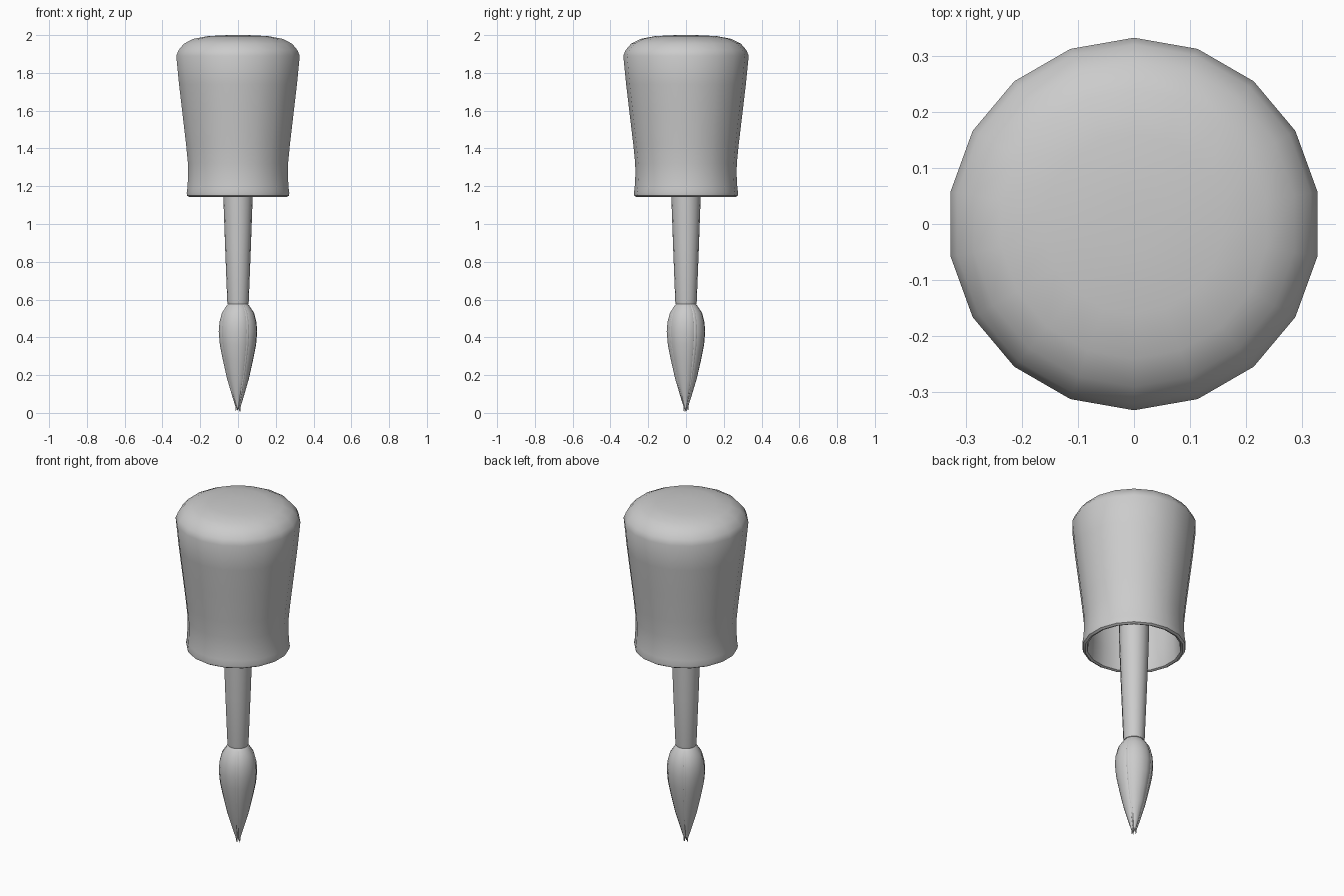
import bpy, bmesh, math, random
from mathutils import Vector

random.seed(4)
cube = bpy.data.objects.get("Cube")
if cube:
    bpy.data.objects.remove(cube)

grey = bpy.data.materials.new("plain grey")
grey.use_nodes = True
grey.diffuse_color = (0.6, 0.6, 0.6, 1)
grey.node_tree.nodes["Principled BSDF"].inputs["Base Color"].default_value = (0.6, 0.6, 0.6, 1)


def loft(name, rings, angle=40):
    """Skin a list of equally long point rings and close both ends."""
    bm = bmesh.new()
    loops = [[bm.verts.new(p) for p in ring] for ring in rings]
    n = len(loops[0])
    for a, b in zip(loops, loops[1:]):
        for i in range(n):
            j = (i + 1) % n
            bm.faces.new((a[i], a[j], b[j], b[i]))
    bm.faces.new(loops[0][::-1])
    bm.faces.new(loops[-1])
    bmesh.ops.recalc_face_normals(bm, faces=bm.faces)
    mesh = bpy.data.meshes.new(name)
    bm.to_mesh(mesh)
    bm.free()
    mesh.materials.append(grey)
    obj = bpy.data.objects.new(name, mesh)
    bpy.context.collection.objects.link(obj)
    bpy.ops.object.select_all(action='DESELECT')
    obj.select_set(True)
    bpy.context.view_layer.objects.active = obj
    bpy.ops.object.shade_smooth_by_angle(angle=math.radians(angle))
    return obj


def turned(name, profile, sides):
    """Turn a (radius, height) profile about z, with a corner at the front."""
    turns = [math.tau * i / sides - math.pi / 2 for i in range(sides)]
    return loft(name, [[(r * math.cos(t), r * math.sin(t), z) for t in turns]
                       for r, z in profile])


# Hollow flared cap: domed top, outer wall, rolled rim, inner wall, ceiling
turned("cap", [
    (0.05, 2.0), (0.16, 1.995), (0.24, 1.98), (0.29, 1.955), (0.32, 1.92),
    (0.332, 1.89), (0.317, 1.74), (0.298, 1.58), (0.279, 1.42), (0.269, 1.32),
    (0.268, 1.26), (0.272, 1.19), (0.276, 1.165), (0.274, 1.15), (0.262, 1.143),
    (0.25, 1.148), (0.245, 1.17), (0.24, 1.26), (0.25, 1.42), (0.285, 1.74),
    (0.295, 1.86), (0.05, 1.9)], 18)

# Tapered stem running up into the cap
turned("stem", [(0.045, 0.572), (0.055, 0.577), (0.057, 0.59),
                (0.068, 0.87), (0.078, 1.15), (0.09, 1.9)], 16)

# Brush strands: (direction in degrees, relative width)
outline = [(0.04, 0.59), (0.062, 0.565), (0.085, 0.53), (0.098, 0.48),
           (0.102, 0.43), (0.096, 0.36), (0.08, 0.28), (0.058, 0.18),
           (0.036, 0.08), (0.022, 0.03)]
strands = [(-105, 0.78), (-15, 0.75), (75, 0.75), (165, 0.78),
           (-58, 0.3), (32, 0.3), (122, 0.3)]
for k, (degrees, width) in enumerate(strands):
    t = math.radians(degrees)
    out = Vector((math.cos(t), math.sin(t), 0))
    side = Vector((-math.sin(t), math.cos(t), 0))
    lift = random.uniform(0, 0.03)
    rings = []
    for r, z in outline:
        height = z + lift * max(0, 1 - z / 0.3)
        split = min(1, max(0.35, z / 0.12))
        rings.append([out * r * (0.45 + 0.55 * split * math.cos(a))
                      + side * r * width * split * math.sin(a) + Vector((0, 0, height))
                      for a in (math.tau * i / 14 for i in range(14))])
    # Pointed tip
    tip = out * 0.012 + Vector((0, 0, 0.0 + lift))
    rings.append([tip + (p - tip) * 0.1 for p in rings[-1]])
    loft("brush_strand_%d" % (k + 1), rings, 60)
